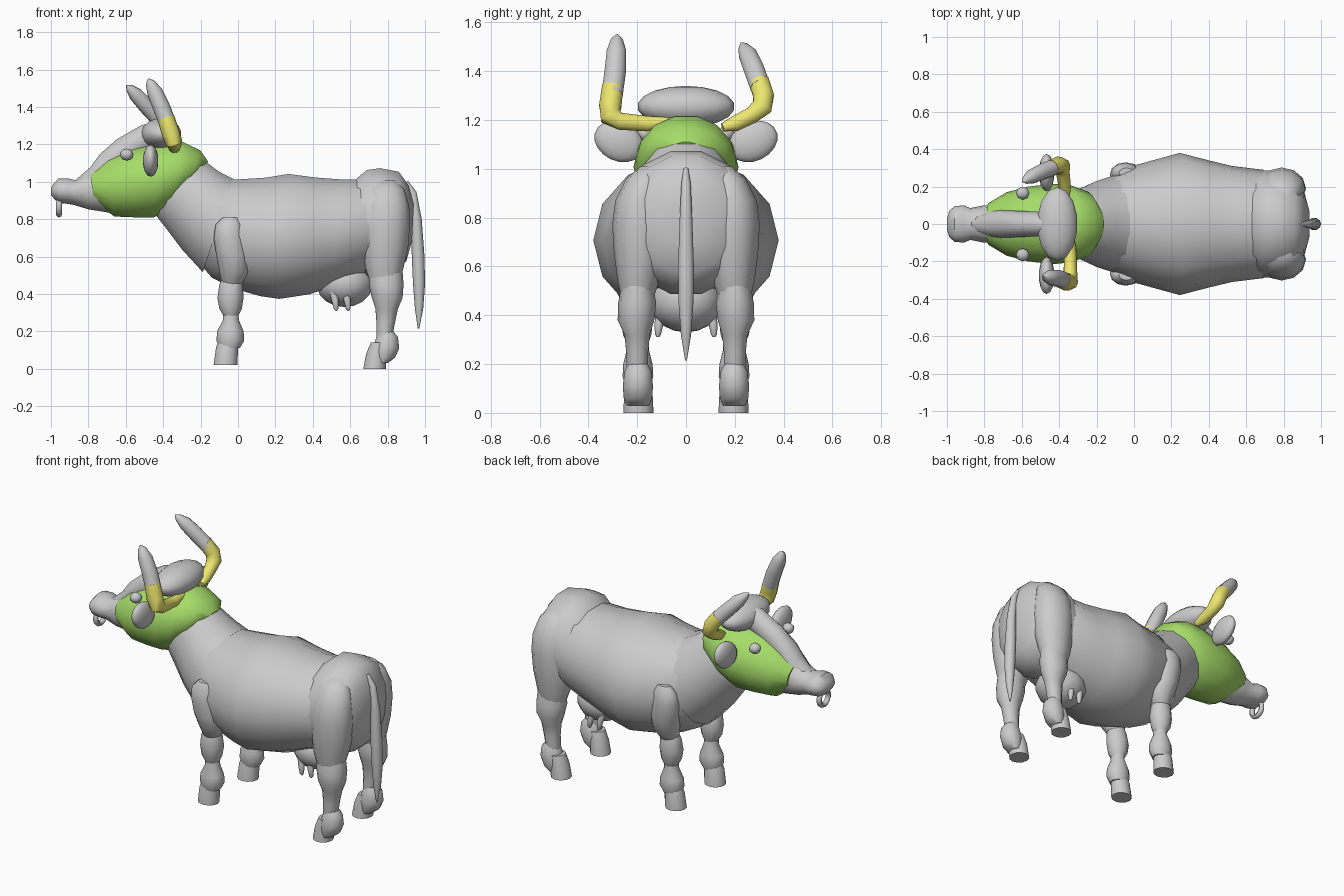
import bpy, bmesh, math
from mathutils import Vector


def material(name, colour):
    m = bpy.data.materials.new(name)
    m.diffuse_color = colour
    return m


GREEN = material("green", (0.38, 0.72, 0.14, 1))
YELLOW = material("yellow", (0.85, 0.8, 0.16, 1))


def skin(name, rings, mat=None):
    """Join rings of points into a capped, smooth-shaded tube."""
    bm = bmesh.new()
    loops = [[bm.verts.new(p) for p in ring] for ring in rings]
    n = len(loops[0])
    for a, b in zip(loops, loops[1:]):
        for i in range(n):
            j = (i + 1) % n
            bm.faces.new((a[i], a[j], b[j], b[i]))
    bm.faces.new(loops[0])
    bm.faces.new(loops[-1])
    bmesh.ops.recalc_face_normals(bm, faces=bm.faces)
    me = bpy.data.meshes.new(name)
    bm.to_mesh(me)
    bm.free()
    ob = bpy.data.objects.new(name, me)
    bpy.context.collection.objects.link(ob)
    finish(ob, name, mat)
    return ob


def finish(ob, name, mat=None):
    ob.name = name
    if mat:
        ob.data.materials.append(mat)
    bpy.ops.object.select_all(action='DESELECT')
    ob.select_set(True)
    bpy.context.view_layer.objects.active = ob
    bpy.ops.object.shade_smooth_by_angle(angle=math.radians(45))


def circle(c, u, v, n):
    return [c + u * math.cos(2 * math.pi * i / n) + v * math.sin(2 * math.pi * i / n)
            for i in range(n)]


def loft(name, rows, mat=None, n=14):
    """Rows: top x, top z, bottom x, bottom z, half width in y."""
    rings = []
    for xt, zt, xb, zb, w in rows:
        c = Vector(((xt + xb) / 2, 0, (zt + zb) / 2))
        rings.append(circle(c, Vector((0, w, 0)), Vector(((xt - xb) / 2, 0, (zt - zb) / 2)), n))
    return skin(name, rings, mat)


def limb(name, rows, side, n=12):
    """Rows: z, front x, back x, half width, centre y."""
    rings = [circle(Vector(((a + b) / 2, side * y, z)), Vector(((b - a) / 2, 0, 0)),
                    Vector((0, w, 0)), n) for z, a, b, w, y in rows]
    return skin(name, rings)


def tube(name, pts, mat=None, n=10):
    """Points: x, y, z, radius."""
    ps = [Vector(p[:3]) for p in pts]
    rings = []
    for i, p in enumerate(pts):
        t = (ps[min(i + 1, len(ps) - 1)] - ps[max(i - 1, 0)]).normalized()
        u = (Vector((1, 0, 0)) - t * t.x).normalized()
        rings.append(circle(ps[i], u * p[3], t.cross(u) * p[3], n))
    return skin(name, rings, mat)


def ball(name, loc, radii, rot=(0, 0, 0), seg=14, rows=9):
    bpy.ops.mesh.primitive_uv_sphere_add(segments=seg, ring_count=rows, location=loc, rotation=rot)
    ob = bpy.context.object
    ob.scale = radii
    finish(ob, name)


# trunk and neck
loft("body", [(-.2, .98, -.24, .6, .15), (-.12, 1.02, -.14, .48, .25), (0, 1.02, -.02, .42, .31),
              (.15, 1.03, .12, .38, .35), (.27, 1.05, .22, .365, .38), (.42, 1.03, .38, .39, .34),
              (.55, 1.02, .5, .43, .31), (.7, 1.02, .68, .5, .29), (.8, 1.0, .8, .6, .22)])
loft("rump", [(.63, 1.02, .63, .52, .26), (.69, 1.07, .69, .49, .285), (.76, 1.08, .76, .48, .285),
              (.86, 1.06, .85, .52, .26), (.91, .99, .9, .57, .19), (.94, .88, .93, .68, .08)])
loft("neck", [(-.3, 1.18, -.46, .84, .15), (-.18, 1.12, -.39, .75, .19),
              (-.1, 1.06, -.3, .63, .23), (-.02, 1.02, -.19, .51, .26)])

# head
loft("head", [(-.79, 1.05, -.77, .89, .11), (-.7, 1.13, -.66, .81, .17), (-.58, 1.18, -.55, .805, .2),
              (-.42, 1.21, -.45, .805, .215), (-.3, 1.22, -.37, .84, .205),
              (-.2, 1.17, -.28, .94, .17), (-.16, 1.11, -.2, 1.03, .07)], GREEN)
loft("snout", [(-.7, 1.1, -.68, .83, .1), (-.8, 1.05, -.8, .85, .1), (-.87, 1.01, -.88, .875, .085),
               (-.91, 1.02, -.91, .88, .1), (-.96, 1.02, -.96, .885, .095),
               (-.99, .985, -.985, .91, .07), (-1, .965, -1, .93, .03)])
loft("nose_bridge", [(-.87, 1.01, -.84, .95, .04), (-.79, 1.08, -.74, 1.0, .07),
                     (-.74, 1.15, -.68, 1.04, .075), (-.65, 1.23, -.6, 1.08, .07),
                     (-.52, 1.305, -.48, 1.15, .065), (-.42, 1.33, -.4, 1.2, .06)], n=10)
ball("poll", (-.41, 0, 1.255), (.11, .2, .085))
bpy.ops.mesh.primitive_torus_add(location=(-.957, 0, .87), rotation=(0, math.pi / 2, 0),
                                 major_radius=.045, minor_radius=.016,
                                 major_segments=14, minor_segments=8)
finish(bpy.context.object, "nose_ring")

# horns, each with a yellow base and a grey tip
tube("near_horn_base", [(-.34, -.04, 1.19, .02), (-.34, -.16, 1.185, .033), (-.34, -.27, 1.195, .037),
                        (-.345, -.308, 1.215, .047), (-.36, -.31, 1.26, .048),
                        (-.385, -.3, 1.34, .046)], YELLOW)
tube("near_horn_tip", [(-.375, -.302, 1.31, .046), (-.41, -.29, 1.4, .046), (-.445, -.285, 1.48, .042),
                       (-.47, -.283, 1.53, .025), (-.48, -.282, 1.55, .005)])
tube("far_horn_base", [(-.36, .15, 1.17, .018), (-.37, .2, 1.185, .033), (-.38, .27, 1.22, .036),
                       (-.385, .312, 1.255, .044), (-.4, .318, 1.3, .044),
                       (-.44, .3, 1.355, .044)], YELLOW)
tube("far_horn_tip", [(-.425, .305, 1.335, .044), (-.49, .28, 1.405, .044), (-.545, .255, 1.465, .04),
                      (-.58, .235, 1.5, .022), (-.595, .225, 1.515, .004)])

# tail and udder
tube("tail", [(.9, 0, 1.0, .01), (.935, 0, .94, .02), (.955, 0, .8, .027), (.963, 0, .6, .034),
              (.968, 0, .45, .032), (.968, 0, .32, .022), (.965, 0, .215, .004)])
ball("udder", (.57, 0, .455), (.155, .15, .125))

# paired parts
for s, tag in ((-1, "near"), (1, "far")):
    ball(tag + "_eye", (-.595, s * .165, 1.145), (.036, .035, .032), seg=8, rows=6)
    ball(tag + "_ear", (-.467, s * .275, 1.112), (.042, .105, .08), (s * .45, 0, 0))
    for x in (.52, .585):
        tube(tag + "_teat", [(x - .01, s * .1, .41, .022), (x, s * .112, .36, .018),
                             (x + .005, s * .115, .32, .012), (x + .005, s * .115, .31, .004)], n=8)
    # front leg
    limb(tag + "_shoulder", [(.81, -.08, 0, .025, .275), (.77, -.12, .025, .05, .275),
                             (.7, -.13, .04, .065, .265), (.6, -.115, .055, .075, .25),
                             (.52, -.1, .06, .075, .225), (.47, -.09, .03, .06, .21),
                             (.43, -.07, .0, .04, .205)], s)
    limb(tag + "_knee", [(.5, -.08, .01, .04, .205), (.45, -.1, .025, .058, .205),
                         (.38, -.11, .03, .065, .2), (.32, -.1, .02, .058, .2),
                         (.28, -.075, 0, .042, .198)], s)
    limb(tag + "_shin", [(.32, -.08, 0, .043, .198), (.26, -.08, .005, .045, .197),
                         (.2, -.112, .03, .06, .197), (.15, -.115, .033, .063, .197),
                         (.11, -.1, .01, .05, .197)], s)
    limb(tag + "_front_hoof", [(.15, -.105, .0, .045, .197), (.11, -.118, .0, .055, .197),
                               (.02, -.13, -.003, .06, .195)], s)
    # hind leg
    limb(tag + "_thigh", [(1.01, .75, .84, .035, .15), (.96, .69, .89, .075, .17),
                          (.87, .665, .915, .1, .19), (.77, .66, .92, .112, .19),
                          (.65, .665, .91, .105, .19), (.54, .68, .885, .085, .195),
                          (.45, .71, .86, .06, .2)], s)
    limb(tag + "_hock", [(.52, .7, .88, .065, .2), (.45, .7, .885, .078, .2),
                         (.38, .715, .88, .075, .205), (.32, .735, .855, .052, .2),
                         (.25, .74, .84, .045, .2), (.14, .74, .82, .043, .198)], s)
    limb(tag + "_fetlock", [(.2, .76, .83, .04, .197), (.17, .74, .855, .055, .197),
                            (.11, .72, .862, .062, .197), (.06, .725, .84, .058, .197),
                            (.03, .74, .8, .045, .197)], s)
    limb(tag + "_hind_hoof", [(.14, .71, .8, .05, .197), (.08, .685, .795, .058, .195),
                              (0, .67, .79, .062, .195)], s)
